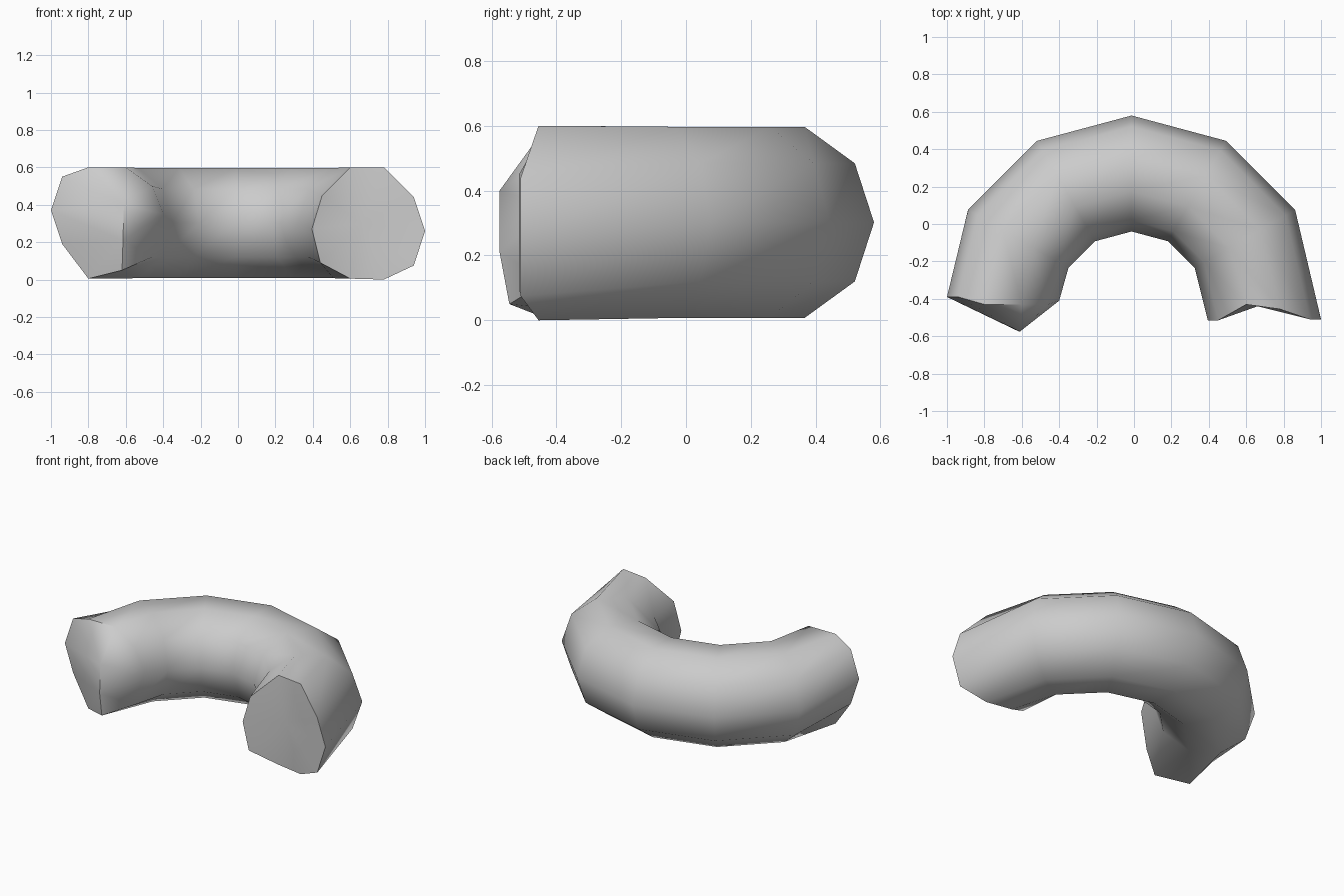
import bpy, bmesh
from math import cos, sin, radians

if "Cube" in bpy.data.objects:
    bpy.data.objects.remove(bpy.data.objects["Cube"])

CX, CY, CZ = -0.013, -0.43, 0.302   # bend centre
BEND, TUBE, SIDES = 0.70, 0.31, 10

# torn ends: ten rim points each, from the outside edge over the top
left_end = [(-1.0, -.39, .37), (-.94, -.39, .55), (-.80, -.43, .6), (-.60, -.43, .6),
            (-.46, -.43, .50), (-.40, -.41, .35), (-.46, -.43, .12), (-.62, -.545, .05),
            (-.80, -.43, .005), (-.94, -.39, .19)]
right_end = [(1.0, -.51, .26), (.94, -.51, .44), (.78, -.455, .6), (.60, -.43, .6),
             (.45, -.515, .45), (.395, -.515, .27), (.44, -.515, .09), (.60, -.43, .005),
             (.78, -.455, 0), (.94, -.51, .075)]


def tube_ring(angle):
    a = radians(angle)
    pts = []
    for k in range(SIDES):
        t = radians(36 * k)
        d = BEND + TUBE * cos(t)
        z = min(max(CZ + TUBE * sin(t), 0), 0.6)
        pts.append((CX + d * cos(a), CY + d * sin(a), z))
    return pts


bm = bmesh.new()
rings = [right_end] + [tube_ring(a) for a in (30, 60, 90, 120, 150)] + [left_end]
rings = [[bm.verts.new(p) for p in ring] for ring in rings]

# bent tube wall
for a, b in zip(rings, rings[1:]):
    for k in range(SIDES):
        n = (k + 1) % SIDES
        bm.faces.new((a[k], a[n], b[n], b[k]))

# right cap: shallow dished fan
hub = bm.verts.new((.66, -.44, .3))
for k in range(SIDES):
    bm.faces.new((hub, rings[0][k], rings[0][(k + 1) % SIDES]))

# left cap: upright ridge bulging forwards
low = bm.verts.new((-.615, -.575, .21))
high = bm.verts.new((-.61, -.575, .40))
L = rings[-1]
for k in range(SIDES):
    n = (k + 1) % SIDES
    bm.faces.new((high if k < 5 else low, L[k], L[n]))
bm.faces.new((high, low, L[0]))
bm.faces.new((high, low, L[5]))

bmesh.ops.recalc_face_normals(bm, faces=bm.faces)
mesh = bpy.data.meshes.new("bent_tube")
bm.to_mesh(mesh)
bm.free()
tube = bpy.data.objects.new("bent_tube", mesh)
bpy.context.collection.objects.link(tube)
bpy.context.view_layer.objects.active = tube
tube.select_set(True)
bpy.ops.object.shade_smooth_by_angle(angle=radians(50))
